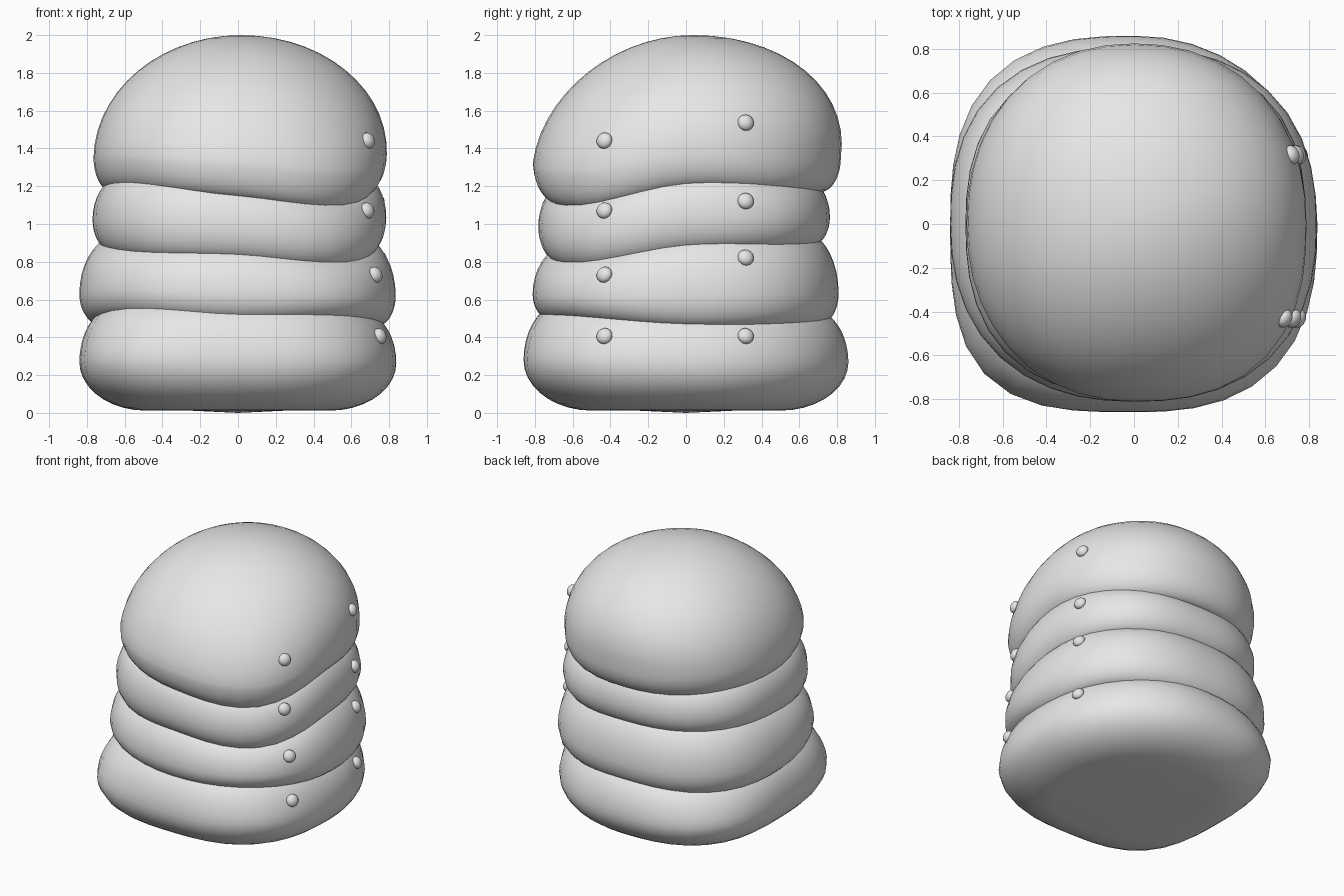
import bpy, math
from mathutils import Vector

if "Cube" in bpy.data.objects:
    bpy.data.objects.remove(bpy.data.objects["Cube"])

SEG = 40
grey = bpy.data.materials.new("soft_grey")
grey.diffuse_color = (0.8, 0.8, 0.8, 1)
grey.use_nodes = True
grey.node_tree.nodes["Principled BSDF"].inputs["Base Color"].default_value = grey.diffuse_color

# Seam heights at eight compass angles, starting at +x and turning towards +y
GROUND = [0.012] * 8
SEAM_1 = [0.475, 0.485, 0.485, 0.475, 0.49, 0.535, 0.51, 0.515]
SEAM_2 = [0.88, 0.895, 0.905, 0.90, 0.88, 0.85, 0.835, 0.79]
SEAM_3 = [1.215, 1.19, 1.19, 1.185, 1.19, 1.205, 1.16, 1.105]
CROWN = [2.0] * 8


def seam_height(seam, a):
    """Smooth periodic curve through the eight seam heights."""
    u = (a / (2 * math.pi) * 8) % 8
    i, t = int(u), u % 1
    p, q, r, s = (seam[(i + k) % 8] for k in (-1, 0, 1, 2))
    return q + 0.5 * t * (r - p + t * (2 * p - 5 * q + 4 * r - s + t * (3 * (q - r) + s - p)))


def outline(a, size, corners, rounding=0):
    """Rounded-square outline with its own roundness in each quadrant."""
    left, right, front, back = size
    c, s = math.cos(a), math.sin(a)
    n = corners[int(a / (math.pi / 2)) % 4]
    n += (2 - n) * rounding
    rx, ry = (right if c > 0 else left), (back if s > 0 else front)
    k = (abs(c / rx) ** n + abs(s / ry) ** n) ** (-1 / n)
    return c * k, s * k


def make_object(name, verts, faces):
    mesh = bpy.data.meshes.new(name)
    mesh.from_pydata(verts, [], faces)
    mesh.update()
    mesh.shade_smooth()
    mesh.materials.append(grey)
    ob = bpy.data.objects.new(name, mesh)
    bpy.context.collection.objects.link(ob)
    return ob


def cushion(name, size, corners, low, high, curl_low, curl_high, belly,
            rounding=0, dome=False):
    """Loft rings from the underside, round the belly, up to the top."""
    grounded = low is GROUND
    sink_low, sink_high = (0 if grounded else 0.02), (0 if dome else 0.06)
    rings = [(0.3, -1.0)]
    steps = 9
    for i in range(steps + 1):                       # lower curl
        p = math.pi / 2 * (1 - i / steps)
        rings.append((1 - curl_low * (1 - math.cos(p)), -math.sin(p)))
    top_steps = 14 if dome else steps
    for i in range(1, top_steps + (0 if dome else 1)):   # upper curl or dome
        p = math.pi / 2 * i / top_steps
        rings.append((1 - curl_high * (1 - math.cos(p)), math.sin(p)))
    if not dome:
        rings.append((0.4, 1.0))
    verts = []
    for f, t in rings:
        peak = max(0, t) if dome else 0
        lean = 0.04 * peak + 0.05 * peak * f         # dome leans backwards
        for j in range(SEG):
            a = 2 * math.pi * j / SEG
            x, y = outline(a, size, corners, rounding * max(0, t))
            z0 = seam_height(low, a) - sink_low
            z1 = seam_height(high, a) + sink_high
            mid = z0 + belly * (z1 - z0)
            z = mid + t * ((z1 - mid) if t > 0 else (mid - z0))
            verts.append((x * f + 0.015 * peak, y * f + lean, z))
    faces = [(r * SEG + j, r * SEG + (j + 1) % SEG,
              (r + 1) * SEG + (j + 1) % SEG, (r + 1) * SEG + j)
             for r in range(len(rings) - 1) for j in range(SEG)]
    # poles closing the underside and the top
    bottom, top = len(verts), len(verts) + 1
    verts.append((0, 0, 0 if grounded else sum(low) / 8 - sink_low))
    verts.append((0.015, 0.04, 2) if dome else (0, 0, sum(high) / 8 + sink_high))
    last = (len(rings) - 1) * SEG
    for j in range(SEG):
        k = (j + 1) % SEG
        faces += [(bottom, k, j), (top, last + j, last + k)]
    return make_object(name, verts, faces)


# Four stacked cushions: half sizes are left, right, front, back
base = cushion("bottom_cushion", (0.84, 0.838, 0.86, 0.86), (2.1, 2.7, 3.2, 2.6),
               GROUND, SEAM_1, 0.42, 0.22, 0.48, rounding=0.5)
lower = cushion("lower_cushion", (0.84, 0.835, 0.812, 0.808), (2.35, 2.5, 2.3, 2.4),
                SEAM_1, SEAM_2, 0.13, 0.25, 0.34)
upper = cushion("upper_cushion", (0.77, 0.785, 0.782, 0.762), (2.55, 2.45, 2.5, 2.5),
                SEAM_2, SEAM_3, 0.13, 0.2, 0.42)
crown = cushion("top_cushion", (0.765, 0.788, 0.81, 0.82), (2.2, 2.2, 2.15, 2.5),
                SEAM_3, CROWN, 0.13, 1.0, 0.22, rounding=0.9, dome=True)

# Two columns of small buttons on the right side, seated on the surface
bpy.context.view_layer.update()
for col, y, heights in (("front", -0.43, (0.405, 0.73, 1.07, 1.44)),
                        ("back", 0.315, (0.405, 0.82, 1.12, 1.535))):
    for i, (ob, z) in enumerate(zip((base, lower, upper, crown), heights)):
        hit, loc, normal, _ = ob.ray_cast(Vector((2, y, z)), Vector((-1, 0, 0)))
        bpy.ops.mesh.primitive_uv_sphere_add(segments=16, ring_count=10, radius=0.044)
        button = bpy.context.object
        button.name = f"{col}_button_{i + 1}"
        button.scale = (1, 1, 0.75)
        button.rotation_euler = normal.to_track_quat('Z', 'Y').to_euler()
        button.location = loc + normal * 0.004
        button.data.shade_smooth()
        button.data.materials.append(grey)
